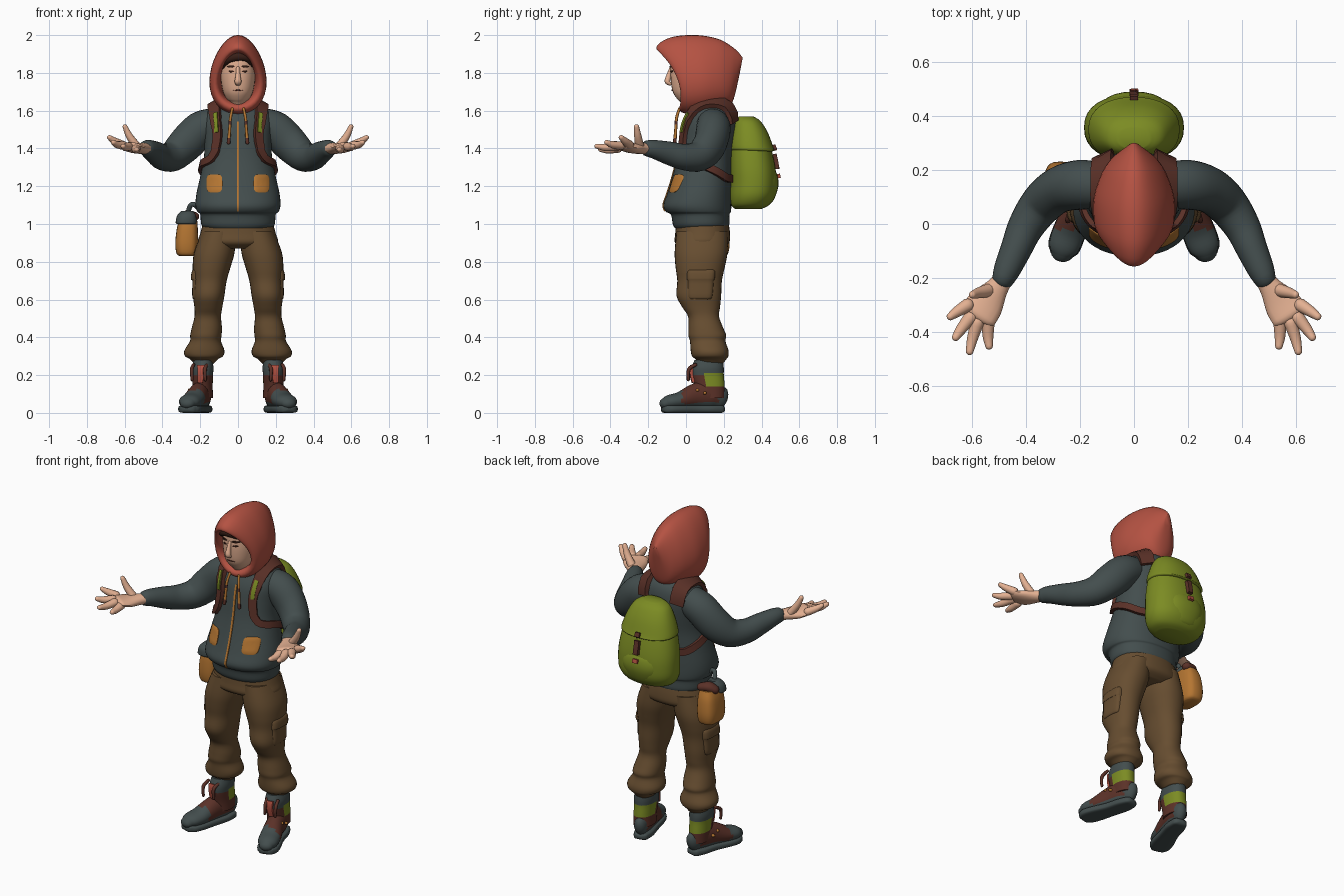
import bpy, bmesh, math
from mathutils import Vector
from mathutils.bvhtree import BVHTree

COLOURS = {
    "red_cloth": (.46, .085, .055), "grey_cloth": (.056, .075, .075), "brown_cloth": (.135, .075, .03),
    "skin": (.78, .44, .29), "green_canvas": (.20, .26, .017), "dark_leather": (.105, .031, .021),
    "ochre": (.46, .18, .032), "dark_hair": (.04, .014, .009)}
MATS = {}
for n, c in COLOURS.items():
    MATS[n] = bpy.data.materials.new(n)
    MATS[n].diffuse_color = (*c, 1)
TREES = {}
TAU = 2 * math.pi


def spline(rows, n=4):
    """Catmull-Rom through rows of numbers."""
    out = []
    for i in range(len(rows) - 1):
        p0, p1, p2, p3 = rows[max(i - 1, 0)], rows[i], rows[i + 1], rows[min(i + 2, len(rows) - 1)]
        for k in range(n):
            t = k / n
            out.append([.5 * (2 * b + (c - a) * t + (2 * a - 5 * b + 4 * c - d) * t * t
                              + (3 * b - a - 3 * c + d) * t ** 3) for a, b, c, d in zip(p0, p1, p2, p3)])
    return out + [list(rows[-1])]


def skin(name, rings, mats, rule=None, mirror=False):
    """Bridge rings of points, cap both ends, colour faces by rule."""
    bm = bmesh.new()
    vs = [[bm.verts.new(p) for p in r] for r in rings]
    m = len(vs[0])
    for a, b in zip(vs, vs[1:]):
        for j in range(m):
            bm.faces.new((a[j], a[(j + 1) % m], b[(j + 1) % m], b[j]))
    bm.faces.new(vs[0][::-1])
    bm.faces.new(vs[-1])
    bmesh.ops.recalc_face_normals(bm, faces=bm.faces)
    bm.normal_update()
    if rule:
        for f in bm.faces:
            f.material_index = rule(f.calc_center_median(), f.normal)
    TREES[name] = BVHTree.FromBMesh(bm)
    me = bpy.data.meshes.new(name)
    bm.to_mesh(me)
    bm.free()
    for k in ([mats] if isinstance(mats, str) else mats):
        me.materials.append(MATS[k])
    ob = bpy.data.objects.new(name, me)
    bpy.context.collection.objects.link(ob)
    if mirror:
        ob.modifiers.new("mirror", 'MIRROR').use_mirror_merge = False
    return ob


def oval(seg, p=2):
    f = lambda v: math.copysign(abs(v) ** (2 / p), v)
    return [(f(math.cos(TAU * j / seg)), f(math.sin(TAU * j / seg))) for j in range(seg)]


def loft(name, rows, mats, p=2.2, seg=32, n=4, **kw):
    """Stack of level ovals: rows of z, x, y, half width, half depth."""
    return skin(name, [[(x + a * c, y + b * s, z) for c, s in oval(seg, p)]
                       for z, x, y, a, b in spline(rows, n)], mats, **kw)


def sweep(name, rows, mats, up=(0, 0, 1), seg=16, n=4, p=2, **kw):
    """Rounded tube: rows of x, y, z, half width, half height."""
    pts = spline(rows, n)
    P = [Vector(q[:3]) for q in pts]
    T = [(P[min(i + 1, len(P) - 1)] - P[max(i - 1, 0)]).normalized() for i in range(len(P))]
    cuts = [(P[i], T[i], q[3], q[4]) for i, q in enumerate(pts)]
    for end, sgn in ((0, -1), (-1, 1)):
        c, t, a, b = cuts[end]
        caps = [(c + t * sgn * min(a, b) * math.sin(g), t, a * math.cos(g), b * math.cos(g)) for g in (.5, 1, 1.4)]
        cuts = caps[::-1] + cuts if sgn < 0 else cuts + caps
    rings = []
    for c, t, a, b in cuts:
        side = t.cross(Vector(up)).normalized()
        nn = side.cross(t)
        rings.append([c + side * a * u + nn * b * v for u, v in oval(seg, p)])
    return skin(name, rings, mats, **kw)


def strap(name, on, rows, mat, thick=.014, **kw):
    """Band hugging another part: rows of x, y, z, width."""
    pts = spline(rows, 6)
    hit = [TREES[on].find_nearest(Vector(q[:3]))[:2] for q in pts]
    rings = []
    for i, (c, nn) in enumerate(hit):
        t = hit[min(i + 1, len(hit) - 1)][0] - hit[max(i - 1, 0)][0]
        s = t.cross(nn).normalized() * pts[i][3] / 2
        rings.append([c + s - nn * .012, c + s + nn * thick, c - s + nn * thick, c - s - nn * .012])
    return skin(name, rings, mat, **kw)


def patch(name, on, x, z, w, h, mat, thick=.007, p=4, **kw):
    """Thin plate laid on the front of another part."""
    rings = []
    for r, o in ((1, -.004), (1, thick * .7), (.93, thick), (.5, thick), (.05, thick)):
        ring = []
        for c, s in oval(24, p):
            q = Vector((x + w * c * r, -1, z + h * s * r))
            ring.append(TREES[on].ray_cast(q, Vector((0, 1, 0)))[0] - Vector((0, o, 0)))
        rings.append(ring)
    return skin(name, rings, mat, **kw)


# Jacket body with gathered hem
loft("jacket", [(.98, 0, .08, .18, .14), (1.0, 0, .08, .195, .15), (1.05, 0, .075, .2, .155),
                (1.065, 0, .066, .215, .172), (1.1, 0, .06, .225, .18), (1.16, 0, .07, .22, .17),
                (1.25, 0, .085, .2, .157), (1.35, 0, .1, .18, .147), (1.45, 0, .115, .18, .147),
                (1.53, 0, .125, .185, .142), (1.59, 0, .135, .17, .125), (1.63, 0, .14, .13, .1),
                (1.655, 0, .145, .08, .06)], "grey_cloth", seg=48)
sweep("sleeves", [(.12, .14, 1.53, .085, .085), (.2, .145, 1.5, .092, .095), (.28, .125, 1.42, .085, .095),
                  (.345, .07, 1.36, .078, .082), (.4, -.01, 1.355, .067, .07), (.435, -.09, 1.375, .058, .062),
                  (.468, -.165, 1.395, .05, .05), (.482, -.198, 1.4, .043, .045)],
      "grey_cloth", seg=24, mirror=True)
strap("zip", "jacket", [(0, -.2, 1.0, .012), (0, -.2, 1.1, .012), (0, -.2, 1.3, .012), (0, -.1, 1.57, .012)],
      "ochre", .005)
patch("jacket_pockets", "jacket", .125, 1.215, .042, .048, "ochre", mirror=True)

# Hands with spread fingers
sweep("palms", [(.475, -.19, 1.4, .034, .03), (.505, -.235, 1.4, .042, .03), (.545, -.29, 1.402, .066, .027),
                (.575, -.335, 1.412, .07, .022)], "skin", mirror=True)
for nm, a, b, c in (("first", (.615, -.3, 1.42), (.655, -.325, 1.44), (.68, -.343, 1.458)),
                    ("middle", (.605, -.345, 1.415), (.64, -.39, 1.42), (.66, -.42, 1.432)),
                    ("ring", (.58, -.365, 1.41), (.598, -.425, 1.405), (.608, -.472, 1.412)),
                    ("little", (.54, -.36, 1.4), (.54, -.415, 1.392), (.536, -.452, 1.395)),
                    ("thumb", (.535, -.245, 1.41), (.575, -.255, 1.465), (.598, -.262, 1.515))):
    sweep(nm + "_fingers" if nm != "thumb" else "thumbs",
          [(*a, .025, .023), (*b, .02, .019), (*c, .014, .013)], "skin", seg=12, mirror=True)

# Trousers
loft("trouser_seat", [(1.02, 0, .085, .18, .138), (.95, 0, .088, .2, .145), (.9, 0, .085, .21, .143),
                      (.87, 0, .085, .15, .1)], "brown_cloth")
loft("trouser_legs", [(.96, .1, .085, .09, .135), (.85, .125, .08, .107, .14), (.77, .14, .075, .1, .13),
                      (.7, .148, .072, .088, .118), (.62, .155, .068, .083, .118), (.56, .157, .08, .074, .1),
                      (.51, .16, .093, .07, .082), (.45, .165, .105, .08, .092), (.41, .17, .113, .083, .1),
                      (.38, .172, .115, .082, .094), (.33, .178, .125, .106, .1), (.3, .18, .128, .1, .096),
                      (.285, .18, .132, .075, .082), (.26, .18, .135, .05, .06)], "brown_cloth", mirror=True)
loft("cargo_pockets", [(.6, .21, .075, .02, .05), (.615, .212, .075, .03, .065), (.7, .208, .078, .034, .07),
                       (.705, .21, .078, .04, .074), (.75, .208, .08, .036, .074), (.765, .2, .08, .025, .06)],
     "brown_cloth", p=3.5, seg=20, mirror=True)

# Boots: sole, foot and ankle shaft
foot = [(.178, .185), (.19, .13), (.212, .05), (.24, -.03), (.26, -.085), (.268, -.11)]
sweep("boot_soles", [(x, y, .02, w, .02) for (x, y), w in zip(foot, (.042, .054, .054, .062, .06, .045))],
      "grey_cloth", p=4, seg=20, mirror=True)
sweep("boot_feet", [(x, y, .02 + h, w, h) for (x, y), w, h in
                    zip(foot, (.036, .05, .053, .06, .056, .04), (.06, .075, .068, .046, .038, .03))],
      ["grey_cloth", "dark_leather"], seg=24, mirror=True,
      rule=lambda c, n: 1 if -.02 < c.y < .17 and c.z > .05 else 0)
loft("boot_shafts", [(.08, .187, .13, .055, .075), (.14, .188, .125, .054, .08), (.2, .187, .115, .055, .085),
                     (.24, .187, .115, .057, .085), (.28, .185, .12, .05, .075)],
     ["dark_leather", "green_canvas", "grey_cloth"], seg=32, mirror=True,
     rule=lambda c, n: 1 if c.y > .1 and .14 < c.z < .215 else 2 if c.z > .2 else 0)
strap("boot_tongues", "boot_shafts", [(.205, 0, .15, .028), (.2, 0, .2, .034), (.2, 0, .26, .038)],
      "red_cloth", .01, mirror=True)
for i, x in enumerate((.165, .235)):
    sweep(f"boot_laces_{i}", [(x, .05, .255, .009, .009), (x + .01, .015, .23, .01, .01),
                              (x + .008, .012, .175, .008, .008)], "dark_leather", up=(1, 0, 0), seg=8, mirror=True)
for i, (y, z) in enumerate(((.06, .12), (.1, .105))):
    sweep(f"boot_eyelets_{i}", [(.24, y, z, .009, .009), (.257, y, z, .009, .009)], "ochre", seg=8, n=1, mirror=True)

# Head and face
loft("head", [(1.58, 0, .07, .05, .05), (1.64, 0, .045, .045, .07), (1.66, 0, .035, .06, .08),
              (1.7, 0, .03, .079, .1), (1.76, 0, .03, .09, .11), (1.82, 0, .03, .092, .112),
              (1.88, 0, .03, .085, .105), (1.92, 0, .04, .05, .06)], "skin")
sweep("nose", [(0, -.078, 1.825, .01, .01), (0, -.09, 1.785, .013, .014), (0, -.098, 1.755, .018, .015),
               (0, -.085, 1.742, .015, .01)], "skin", up=(0, -1, 0), seg=12)
patch("eyes", "head", .036, 1.808, .014, .005, "dark_hair", .004, 2, mirror=True)
patch("eyebrows", "head", .038, 1.834, .021, .005, "dark_hair", .008, 2, mirror=True)
patch("mouth", "head", 0, 1.708, .026, .003, "dark_leather", .004, 2)
sweep("hair_fringe", [(-.082, -.03, 1.84, .015, .02), (-.055, -.075, 1.872, .02, .022),
                      (0, -.092, 1.888, .02, .024), (.05, -.08, 1.878, .02, .02),
                      (.082, -.035, 1.845, .015, .018)], "dark_hair", seg=12)

# Hood: tilted egg-shaped hoops of top y, top z, bottom y, bottom z, half width, bow
hoops = []
for ty, tz, by, bz, w, bow in spline([
        (.02, 1.9, .06, 1.65, .085, .03), (-.1, 1.905, .0, 1.64, .095, .04), (-.145, 1.915, -.03, 1.625, .104, .05),
        (-.157, 1.935, -.035, 1.605, .12, .05), (-.13, 1.965, -.015, 1.588, .136, .04),
        (-.06, 1.993, .04, 1.58, .147, .02), (.06, 2.0, .11, 1.59, .146, .01), (.17, 1.98, .19, 1.61, .12, 0),
        (.235, 1.945, .235, 1.63, .088, 0), (.275, 1.912, .258, 1.68, .055, 0), (.3, 1.88, .285, 1.8, .018, 0)]):
    ring = []
    for j in range(36):
        a = TAU * j / 36
        k = (1 + math.cos(a)) / 2
        ring.append((w * math.sin(a) * (1 - .2 * math.cos(a)),
                     by + (ty - by) * k + bow * abs(math.sin(a)) ** 2, bz + (tz - bz) * k))
    hoops.append(ring)
skin("hood", hoops, "red_cloth")
sweep("drawstrings", [(.03, -.035, 1.61, .007, .007), (.04, -.05, 1.56, .008, .008), (.045, -.055, 1.49, .008, .008),
                      (.05, -.06, 1.43, .01, .01)], ["ochre", "dark_leather"], up=(0, -1, 0), seg=8, mirror=True,
      rule=lambda c, n: 1 if c.z < 1.45 or 1.52 < c.z < 1.54 else 0)

# Backpack
pack = [(1.08, 0, .33, .1, .07), (1.1, 0, .34, .15, .1), (1.15, 0, .352, .18, .12), (1.22, 0, .357, .185, .122),
        (1.3, 0, .353, .18, .12), (1.4, 0, .343, .16, .108), (1.48, 0, .333, .133, .088),
        (1.54, 0, .322, .098, .06), (1.565, 0, .313, .05, .03)]
loft("backpack", pack, "green_canvas", p=2.3)
loft("backpack_flap", [(1.385, 0, .355, .15, .106), (1.39, 0, .355, .163, .114)]
     + [(z + .005, x, y + .004, a + .008, b + .008) for z, x, y, a, b in pack[5:]], "green_canvas", p=2.3)
loft("backpack_pocket", [(1.1, 0, .39, .06, .03), (1.12, 0, .4, .1, .06), (1.2, 0, .415, .13, .074),
                         (1.27, 0, .41, .12, .07), (1.305, 0, .4, .08, .05)], "green_canvas", seg=24)
strap("backpack_closure", "backpack_flap", [(0, .55, 1.45, .03), (0, .55, 1.4, .03), (0, .55, 1.39, .03)],
      "dark_leather")
strap("closure_strap", "backpack", [(0, .55, 1.39, .03), (0, .55, 1.34, .03), (0, .55, 1.3, .03)],
      "dark_leather", .02)
strap("closure_tip", "backpack_pocket", [(0, .6, 1.3, .032), (0, .6, 1.28, .032), (0, .6, 1.265, .032)], "red_cloth")
strap("shoulder_straps", "jacket", [
    (.13, .29, 1.54, .08), (.125, .22, 1.64, .085), (.135, .1, 1.66, .075), (.135, .0, 1.59, .06),
    (.135, -.06, 1.5, .05), (.14, -.06, 1.41, .045), (.165, -.02, 1.345, .04), (.21, .1, 1.31, .04),
    (.17, .23, 1.25, .04), (.1, .27, 1.24, .04)], "dark_leather", .02, mirror=True)
strap("strap_pads", "jacket", [(.125, .0, 1.595, .022), (.128, -.04, 1.54, .022), (.132, -.06, 1.49, .022)],
      "green_canvas", .027, mirror=True)

# Hip pouch
loft("hip_pouch", [(.83, -.27, .145, .04, .06), (.845, -.272, .145, .054, .078), (.9, -.272, .145, .06, .086),
                   (.98, -.268, .143, .055, .08), (1.03, -.262, .14, .045, .066)], "ochre", p=3, seg=24)
loft("pouch_flap", [(1.0, -.275, .095, .05, .04), (1.01, -.275, .095, .055, .045), (1.045, -.272, .1, .05, .045),
                    (1.07, -.268, .11, .03, .03)], "grey_cloth", seg=20)
sweep("pouch_roll", [(-.3, .15, 1.03, .03, .025), (-.27, .165, 1.045, .035, .028), (-.23, .18, 1.04, .028, .024)],
      "dark_leather", seg=12)
sweep("pouch_hook", [(-.2, .09, 1.07, .014, .014), (-.225, .075, 1.1, .013, .013), (-.25, .08, 1.1, .013, .013),
                     (-.265, .1, 1.06, .013, .013)], "grey_cloth", up=(0, 1, 0), seg=10)

# Smooth shading with kept edges
for ob in bpy.context.scene.objects:
    ob.select_set(True)
    bpy.context.view_layer.objects.active = ob
bpy.ops.object.shade_smooth_by_angle(angle=math.radians(50))
